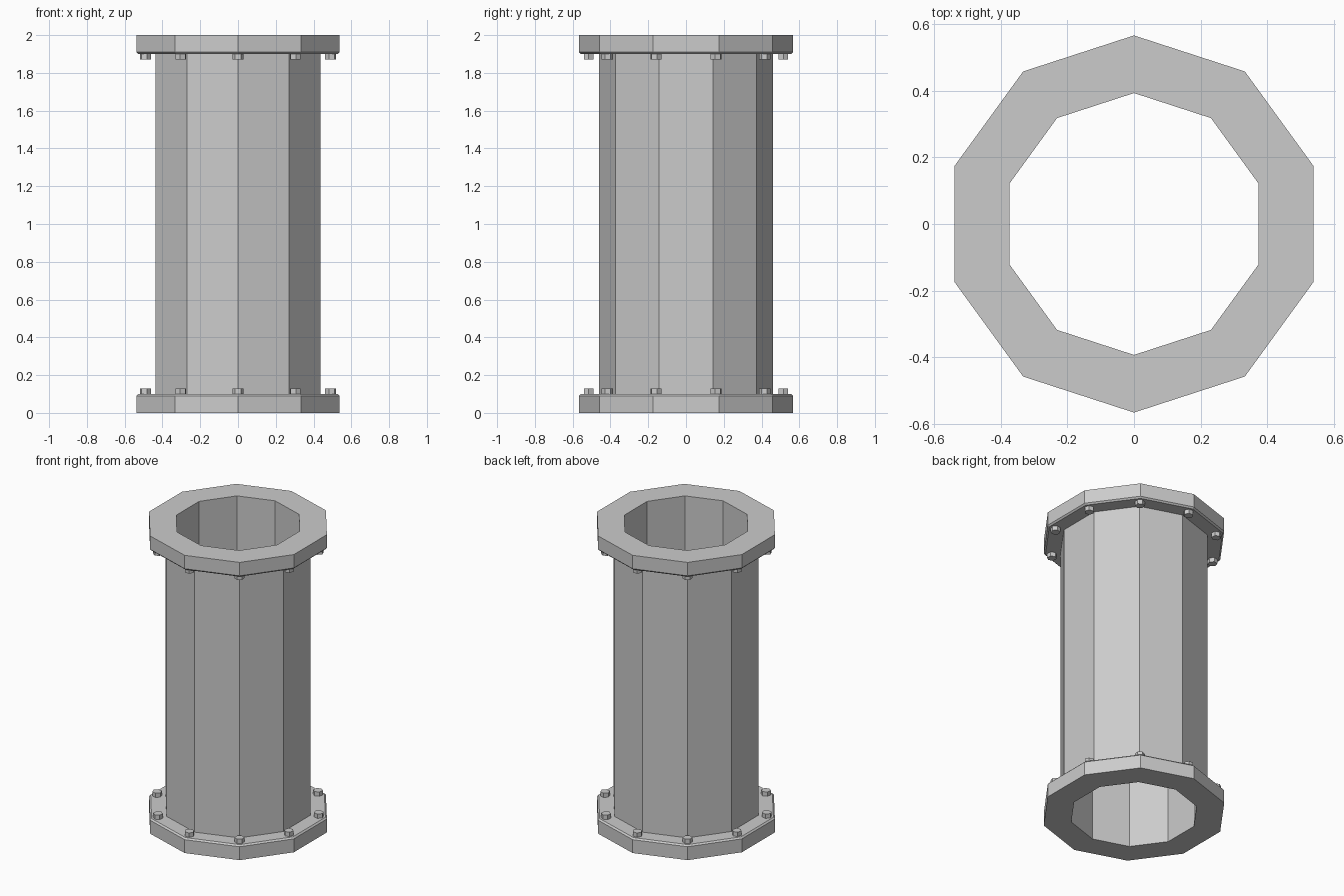
import bpy, bmesh
from math import pi, sin, cos

if "Cube" in bpy.data.objects:
    bpy.data.objects.remove(bpy.data.objects["Cube"])

SIDES = 10

# Flanged pipe: closed (radius, z) profile turned into a ten-sided ring
profile = [(0.393, 0), (0.566, 0), (0.566, 0.09), (0.556, 0.1), (0.46, 0.1),
           (0.46, 1.9), (0.556, 1.9), (0.566, 1.91), (0.566, 2), (0.393, 2)]
bm = bmesh.new()
rings = []
for i in range(SIDES):
    a = pi / 2 + 2 * pi * i / SIDES
    rings.append([bm.verts.new((r * cos(a), r * sin(a), z)) for r, z in profile])
n = len(profile)
for i in range(SIDES):
    p, q = rings[i], rings[(i + 1) % SIDES]
    for j in range(n):
        k = (j + 1) % n
        bm.faces.new((p[j], q[j], q[k], p[k]))
bmesh.ops.recalc_face_normals(bm, faces=bm.faces[:])
mesh = bpy.data.meshes.new("flanged_pipe")
bm.to_mesh(mesh)
bm.free()
bpy.context.collection.objects.link(bpy.data.objects.new("flanged_pipe", mesh))


# Hexagonal bolt heads at the flange corners
def bolt(name, angle, z):
    bpy.ops.mesh.primitive_cylinder_add(
        vertices=6, radius=0.03, depth=0.03,
        location=(0.515 * cos(angle), 0.515 * sin(angle), z),
        rotation=(0, 0, angle))
    bpy.context.object.name = name


for i in range(SIDES):
    a = pi / 2 + 2 * pi * i / SIDES
    bolt(f"lower_bolt_{i}", a, 0.114)
    bolt(f"upper_bolt_{i}", a, 1.886)
